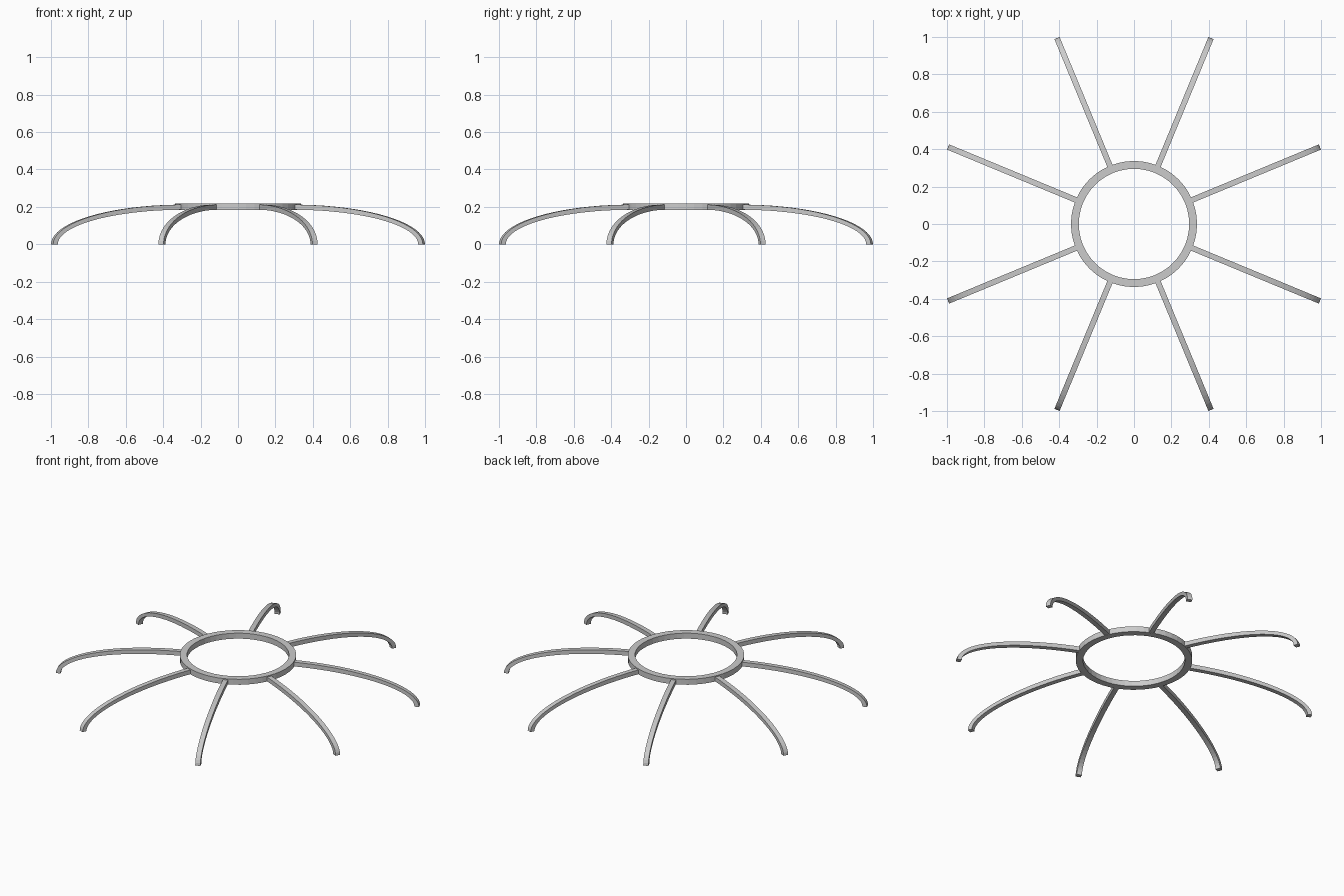
import bpy, bmesh, math
from math import sin, cos, pi

if "Cube" in bpy.data.objects:
    bpy.data.objects.remove(bpy.data.objects["Cube"])


def make_object(name, bm):
    bmesh.ops.recalc_face_normals(bm, faces=bm.faces)
    me = bpy.data.meshes.new(name)
    bm.to_mesh(me)
    bm.free()
    ob = bpy.data.objects.new(name, me)
    bpy.context.collection.objects.link(ob)
    return ob


def sweep(name, sections, closed):
    """Skin a list of four-corner cross-sections."""
    bm = bmesh.new()
    rows = [[bm.verts.new(p) for p in s] for s in sections]
    pairs = list(zip(rows, rows[1:]))
    if closed:
        pairs.append((rows[-1], rows[0]))
    else:
        bm.faces.new(rows[0])
        bm.faces.new(rows[-1])
    for a, b in pairs:
        for i in range(4):
            j = (i + 1) % 4
            bm.faces.new((a[i], a[j], b[j], b[i]))
    return make_object(name, bm)


# Central hub ring, rectangular section
RING = [(0.295, 0.184), (0.337, 0.184), (0.337, 0.219), (0.295, 0.219)]
N = 48
sweep("hub_ring", [[(r * cos(2 * pi * k / N), r * sin(2 * pi * k / N), z)
                    for r, z in RING] for k in range(N)], True)

# Eight curved legs, quarter-ellipse arcs from hub to floor
R0, A, B = 0.315, 0.761, 0.212     # ellipse start, reach and height
T, W, STEPS = 0.027, 0.015, 20     # thickness, half width, segments
for n in range(8):
    ang = pi / 8 + n * pi / 4
    ca, sa = cos(ang), sin(ang)
    sections = []
    for k in range(STEPS + 1):
        t = pi / 2 * k / STEPS
        outer = (R0 + A * sin(t), B * cos(t))
        inner = (R0 + (A - T) * sin(t), (B - T) * cos(t))
        sections.append([(r * ca - w * sa, r * sa + w * ca, z)
                         for (r, z), w in ((outer, -W), (outer, W),
                                           (inner, W), (inner, -W))])
    sweep(f"leg_{n + 1}", sections, False)
